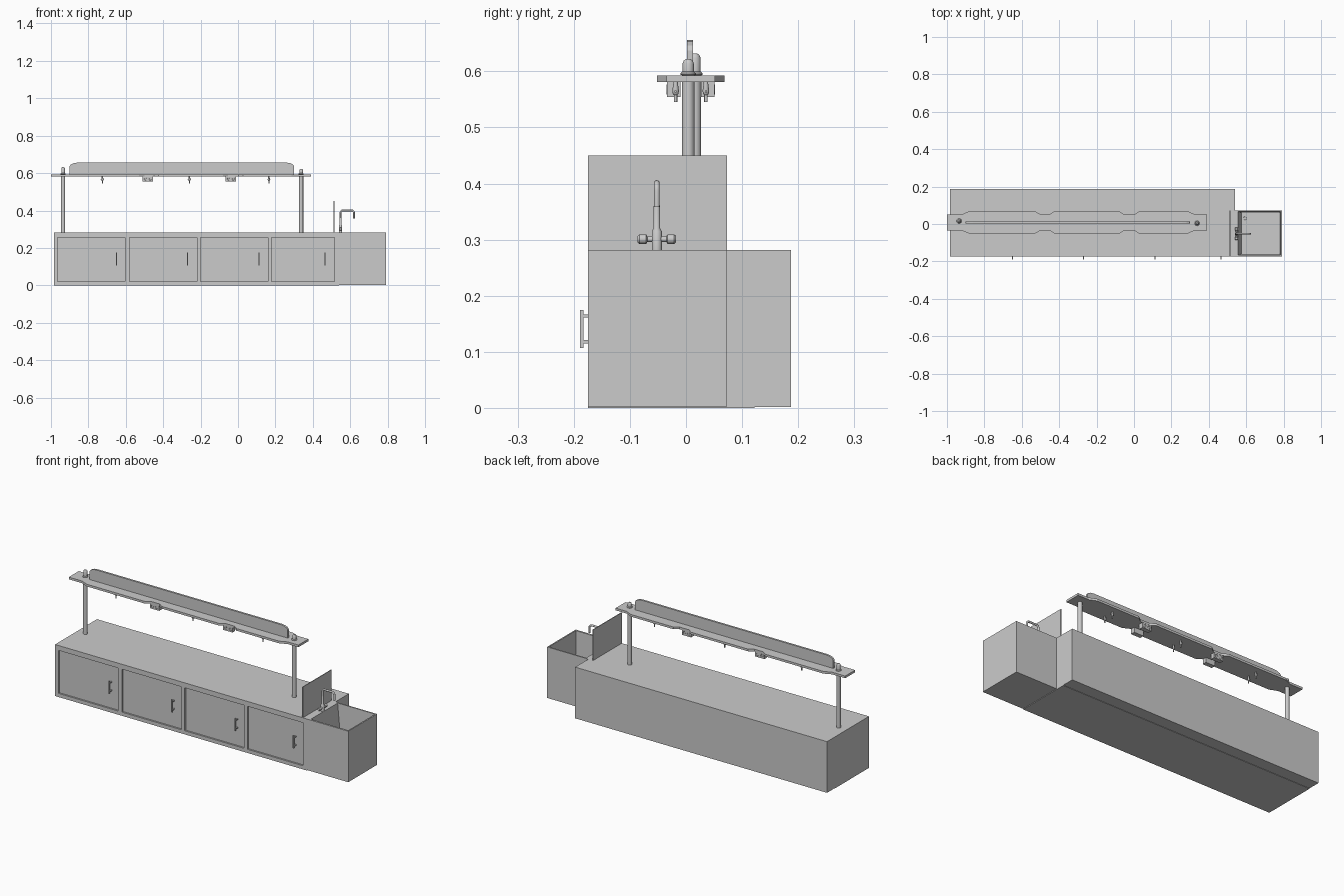
import bpy, bmesh, math
from mathutils import Vector, Matrix

if "Cube" in bpy.data.objects:
    bpy.data.objects.remove(bpy.data.objects["Cube"])


def finish(name, bm, smooth=False):
    bmesh.ops.recalc_face_normals(bm, faces=bm.faces[:])
    me = bpy.data.meshes.new(name)
    bm.to_mesh(me)
    bm.free()
    ob = bpy.data.objects.new(name, me)
    bpy.context.collection.objects.link(ob)
    if smooth:
        bpy.ops.object.select_all(action='DESELECT')
        ob.select_set(True)
        bpy.context.view_layer.objects.active = ob
        bpy.ops.object.shade_smooth_by_angle(angle=math.radians(35))
    return ob


def box(name, x, y, z):
    bm = bmesh.new()
    size = (x[1] - x[0], y[1] - y[0], z[1] - z[0])
    mid = ((x[0] + x[1]) / 2, (y[0] + y[1]) / 2, (z[0] + z[1]) / 2)
    bmesh.ops.create_cube(bm, size=1, matrix=Matrix.Translation(mid) @ Matrix.Diagonal((*size, 1)))
    return finish(name, bm)


def prism(name, pts, offset):
    """Extrude a flat outline of 3D points by an offset vector."""
    bm = bmesh.new()
    face = bm.faces.new([bm.verts.new(p) for p in pts])
    ext = bmesh.ops.extrude_face_region(bm, geom=[face])
    bmesh.ops.translate(bm, vec=offset, verts=[g for g in ext['geom'] if isinstance(g, bmesh.types.BMVert)])
    return finish(name, bm)


def lathe(name, profile, origin, axis=(0, 0, 1), n=20):
    """Stack of rings (radius, height) along an axis, capped at both ends."""
    bm = bmesh.new()
    turn = Vector((0, 0, 1)).rotation_difference(Vector(axis))
    rings = []
    for r, h in profile:
        rings.append([bm.verts.new(Vector(origin) + turn @ Vector(
            (r * math.cos(2 * math.pi * i / n), r * math.sin(2 * math.pi * i / n), h))) for i in range(n)])
    for a, b in zip(rings, rings[1:]):
        for i in range(n):
            bm.faces.new((a[i], a[(i + 1) % n], b[(i + 1) % n], b[i]))
    bm.faces.new(rings[0])
    bm.faces.new(rings[-1])
    return finish(name, bm, True)


def carve(ob, cutter):
    mod = ob.modifiers.new("carve", 'BOOLEAN')
    mod.operation, mod.object, mod.solver = 'DIFFERENCE', cutter, 'EXACT'
    cutter.hide_render = True
    bpy.context.view_layer.objects.active = ob
    bpy.ops.object.modifier_apply(modifier=mod.name)
    bpy.data.objects.remove(cutter)


FRONT, TOP = -0.175, 0.282

# Bench cabinet with four recessed doors
bench = box("bench_cabinet", (-0.985, 0.54), (FRONT, 0.1875), (0.002, TOP))
doors = [(-0.965, -0.605), (-0.58, -0.22), (-0.20, 0.16), (0.18, 0.515)]
handles = [-0.65, -0.27, 0.113, 0.466]
for d in doors:
    carve(bench, box("door_cutter", d, (-0.2, FRONT + 0.009), (0.02, 0.255)))
box("base_panel", (-0.985, 0.54), (FRONT, 0.122), (0, 0.002))

# Door handles: bar on two posts
for i, x in enumerate(handles, 1):
    box(f"handle_bar_{i}", (x - 0.003, x + 0.003), (-0.1885, -0.183), (0.107, 0.175))
    for z in (0.118, 0.164):
        box(f"handle_post_{i}", (x - 0.003, x + 0.003), (-0.184, FRONT + 0.01), (z - 0.003, z + 0.003))

# Sink cabinet with tapered basin
sink = box("sink_cabinet", (0.54, 0.79), (FRONT, 0.073), (0.003, TOP))
bm = bmesh.new()
rim = [(0.557, -0.165), (0.783, -0.165), (0.783, 0.066), (0.557, 0.066)]
floor = [(0.574, -0.16), (0.778, -0.16), (0.778, 0.061), (0.574, 0.061)]
levels = [[bm.verts.new((x, y, z)) for x, y in ps]
          for ps, z in ((floor, 0.14), (rim, TOP), (rim, TOP + 0.05))]
for a, b in zip(levels, levels[1:]):
    for i in range(4):
        bm.faces.new((a[i], a[(i + 1) % 4], b[(i + 1) % 4], b[i]))
bm.faces.new(levels[0])
bm.faces.new(levels[-1])
carve(sink, finish("basin_cutter", bm))
lathe("sink_drain", [(0.013, 0), (0.013, 0.003), (0.009, 0.003), (0.008, 0.001)], (0.593, 0.03, 0.139))

# Splash screen between bench and sink
box("splash_screen", (0.511, 0.515), (FRONT, 0.073), (TOP, 0.45))

# Faucet: body, cross handles and bent spout
FX, FY = 0.548, -0.052
lathe("faucet_body", [(0.009, 0), (0.009, 0.033), (0.006, 0.038), (0.006, 0.076), (0.005, 0.08)], (FX, FY, TOP))
for s in (-1, 1):
    lathe("faucet_knob", [(0.005, 0), (0.005, 0.017), (0.0085, 0.019), (0.0085, 0.031), (0.006, 0.034)],
          (FX, FY, 0.301), (0, s, 0))
path = [(FX, 0.35)]
for cx, a0, a1 in ((FX + 0.014, 180, 90), (0.606, 90, 0)):
    for k in range(6):
        a = math.radians(a0 + (a1 - a0) * k / 5)
        path.append((cx + 0.014 * math.cos(a), 0.387 + 0.014 * math.sin(a)))
path.append((0.62, 0.358))
cu = bpy.data.curves.new("spout_path", 'CURVE')
cu.dimensions, cu.bevel_depth, cu.bevel_resolution, cu.use_fill_caps = '3D', 0.0052, 3, True
sp = cu.splines.new('POLY')
sp.points.add(len(path) - 1)
for p, (x, z) in zip(sp.points, path):
    p.co = (x, FY, z, 1)
spout = bpy.data.objects.new("faucet_spout", cu)
bpy.context.collection.objects.link(spout)

# Overhead shelf: strip with three wider bays
SY = 0.0085
half = [(-1.0, 0.043), (-0.92, 0.043), (-0.88, 0.0605), (-0.53, 0.0605), (-0.50, 0.043), (-0.45, 0.043),
        (-0.425, 0.0605), (-0.08, 0.0605), (-0.053, 0.043), (0.003, 0.043), (0.028, 0.0605),
        (0.285, 0.0605), (0.325, 0.043), (0.39, 0.043)]
outline = [(x, SY - w, 0.581) for x, w in half] + [(x, SY + w, 0.581) for x, w in reversed(half)]
prism("overhead_shelf", outline, (0, 0, 0.012))

# Upright fin with rounded upper corners
fin = [(-0.9, 0.593), (0.3, 0.593), (0.3, 0.637), (0.294, 0.646), (0.28, 0.653), (0.26, 0.656),
       (-0.86, 0.656), (-0.88, 0.653), (-0.894, 0.646), (-0.9, 0.637)]
prism("upright_fin", [(x, 0.0015, z) for x, z in fin], (0, 0.011, 0))

# Support posts with domed caps
for name, x, y, top in (("left", -0.935, 0.016, 0.632), ("right", 0.338, 0.004, 0.622)):
    h = top - TOP
    lathe(f"{name}_post", [(0.011, 0), (0.011, 0.311), (0.0135, 0.312), (0.0135, 0.315), (0.01, 0.318),
                           (0.01, h - 0.008), (0.008, h - 0.003), (0.004, h)], (x, y, TOP))

# Power outlets and taps under the shelf, on both sides
for s in (-1, 1):
    for x in (-0.482, -0.038):
        a, b = sorted((SY + s * 0.018, SY + s * 0.042))
        box("outlet_box", (x - 0.028, x + 0.028), (a, b), (0.554, 0.582))
        for dx in (-0.013, 0.013):
            lathe("outlet_socket", [(0.009, 0), (0.009, 0.001), (0.007, 0.001), (0.006, 0)],
                  (x + dx, SY + s * 0.042, 0.568), (0, s, 0), 12)
    for x in (-0.725, -0.26, 0.165):
        y = SY + s * 0.027
        lathe("gas_tap", [(0.003, 0), (0.003, 0.013), (0.005, 0.015), (0.006, 0.02), (0.004, 0.034),
                          (0.004, 0.037)], (x, y, 0.545), n=12)
        box("tap_lever", (x - 0.009, x + 0.009), (y - 0.002, y + 0.002), (0.562, 0.566))
